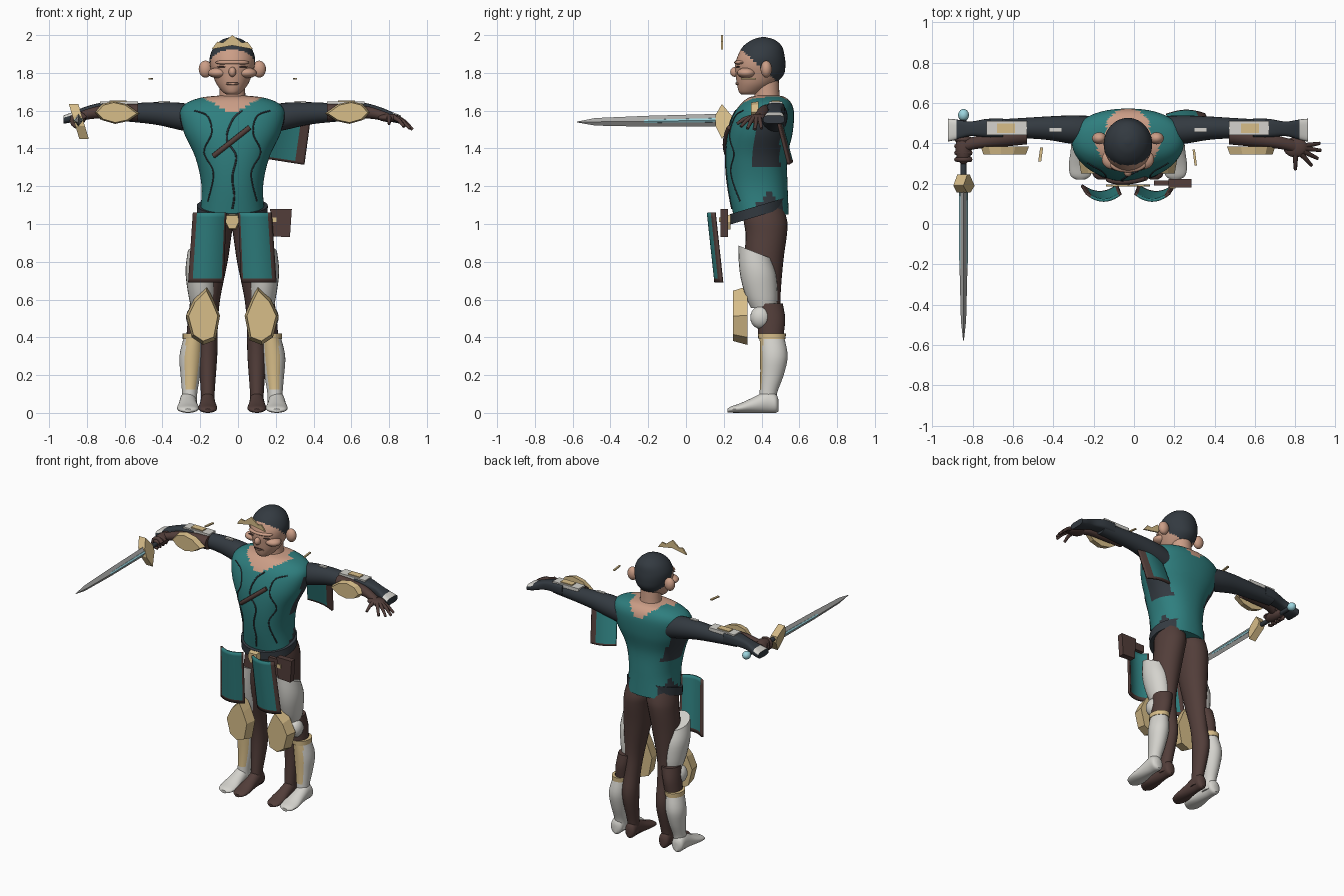
import bpy, bmesh, math
from mathutils import Vector
from mathutils.bvhtree import BVHTree

if "Cube" in bpy.data.objects:
    bpy.data.objects.remove(bpy.data.objects["Cube"])

CX = -0.03          # body centre line


def mat(name, r, g, b):
    m = bpy.data.materials.new(name)
    m.diffuse_color = (r, g, b, 1)
    m.use_nodes = True
    m.node_tree.nodes["Principled BSDF"].inputs["Base Color"].default_value = m.diffuse_color
    return m


TEAL = mat("teal cloth", .028, .21, .21)
DARK = mat("charcoal", .033, .042, .052)
BROWN = mat("brown leather", .085, .048, .042)
SKIN = mat("skin", .60, .34, .24)
GOLD = mat("pale gold", .68, .51, .25)
WHITE = mat("off white", .66, .65, .61)
BLUE = mat("light blue", .33, .66, .73)
STEEL = mat("steel", .40, .40, .39)


def finish(name, bm, mats, rule=None, angle=35):
    bmesh.ops.recalc_face_normals(bm, faces=bm.faces)
    if rule:
        bm.normal_update()
        for f in bm.faces:
            f.material_index = int(rule(f.calc_center_median(), f.normal))
    me = bpy.data.meshes.new(name)
    bm.to_mesh(me)
    bm.free()
    for m in mats:
        me.materials.append(m)
    ob = bpy.data.objects.new(name, me)
    bpy.context.collection.objects.link(ob)
    bpy.ops.object.select_all(action='DESELECT')
    ob.select_set(True)
    bpy.context.view_layer.objects.active = ob
    if angle:
        bpy.ops.object.shade_smooth_by_angle(angle=math.radians(angle))
    return ob


def catmull(rows, steps):
    out = []
    for i in range(len(rows) - 1):
        a, b, c, d = (rows[max(i - 1, 0)], rows[i], rows[i + 1], rows[min(i + 2, len(rows) - 1)])
        for k in range(steps):
            t = k / steps
            out.append([q + .5 * t * (r - p + t * (2 * p - 5 * q + 4 * r - s + t * (3 * (q - r) + s - p)))
                        for p, q, r, s in zip(a, b, c, d)])
    return out + [list(rows[-1])]


def loft(name, rings, mats, axis='z', sides=24, steps=4, rule=None, power=1.0, tilt=None):
    """Rings are (x, y, z, radius_1, radius_2), perpendicular to the axis."""
    i, j = {'x': (1, 2), 'y': (0, 2), 'z': (0, 1)}[axis]
    bm = bmesh.new()
    prev = None
    rows = catmull(rings, steps)
    for n, r in enumerate(rows):
        loop = []
        for k in range(sides):
            a = 2 * math.pi * k / sides
            p = Vector(r[:3])
            c, s = math.cos(a), math.sin(a)
            p[i] += r[3] * math.copysign(abs(c) ** power, c)
            p[j] += r[4] * math.copysign(abs(s) ** power, s)
            if tilt:
                p.z += tilt(p)
            loop.append(bm.verts.new(p))
        if prev:
            for k in range(sides):
                bm.faces.new((prev[k], prev[k - 1], loop[k - 1], loop[k]))
        if n in (0, len(rows) - 1):
            bm.faces.new(loop)
        prev = loop
    return finish(name, bm, mats, rule)


def prism(name, pts, a, b, m, axis='y', inset=1.0, warp=None):
    """Outline extruded from a to b; the a side may be scaled for a bevelled look."""
    bm = bmesh.new()
    cu, cv = (sum(p[k] for p in pts) / len(pts) for k in (0, 1))
    loops = []
    for w, s in ((a, inset), (b, 1)):
        loop = []
        for u, v in pts:
            u, v = cu + (u - cu) * s, cv + (v - cv) * s
            p = Vector({'y': (u, w, v), 'x': (w, u, v), 'z': (u, v, w)}[axis])
            loop.append(bm.verts.new(warp(p) if warp else p))
        bm.faces.new(loop)
        loops.append(loop)
    for k in range(len(pts)):
        bm.faces.new((loops[0][k], loops[0][k - 1], loops[1][k - 1], loops[1][k]))
    return finish(name, bm, [m], angle=0)


def blob(name, c, r, m):
    bm = bmesh.new()
    bmesh.ops.create_uvsphere(bm, u_segments=20, v_segments=12, radius=1)
    for v in bm.verts:
        v.co = Vector(c) + Vector((v.co.x * r[0], v.co.y * r[1], v.co.z * r[2]))
    return finish(name, bm, [m], angle=60)


def tube(name, pts, r0, r1, m):
    cu = bpy.data.curves.new(name, 'CURVE')
    cu.dimensions = '3D'
    cu.bevel_depth, cu.bevel_resolution, cu.use_fill_caps = 1, 2, True
    sp = cu.splines.new('POLY')
    sp.points.add(len(pts) - 1)
    for k, p in enumerate(pts):
        sp.points[k].co = (*p, 1)
        sp.points[k].radius = r0 + (r1 - r0) * k / (len(pts) - 1)
    cu.materials.append(m)
    ob = bpy.data.objects.new(name, cu)
    bpy.context.collection.objects.link(ob)
    bpy.ops.object.select_all(action='DESELECT')
    ob.select_set(True)
    bpy.context.view_layer.objects.active = ob
    bpy.ops.object.convert(target='MESH')


def panel(name, fn, border, n=16, thick=.014):
    """Curved cloth sheet, teal with brown where border(u, v) is true."""
    bm = bmesh.new()
    g = [[bm.verts.new(fn(a / n, b / n)) for b in range(n + 1)] for a in range(n + 1)]
    for a in range(n):
        for b in range(n):
            f = bm.faces.new((g[a][b], g[a + 1][b], g[a + 1][b + 1], g[a][b + 1]))
            f.material_index = int(border((a + .5) / n, (b + .5) / n))
    ob = finish(name, bm, [TEAL, BROWN])
    so = ob.modifiers.new("thickness", 'SOLIDIFY')
    so.thickness, so.offset = thick, 0


# torso: skin at the neckline, dark under the arms
def torso_rule(c, n):
    dx = abs(c.x - CX)
    if c.z > 1.59 and dx < (c.z - 1.585) * (1.9 if c.y < .42 else 1.2):
        return 1
    side = abs(n.x) > .6 and c.y > .36
    return 2 if side and (1.3 < c.z < 1.58 or c.z < 1.17 - abs(c.y - .44)) else 0


torso = loft("torso", [(CX, .397, 1.05, .172, .147), (CX, .38, 1.2, .163, .158), (CX, .373, 1.35, .195, .163),
                       (CX, .392, 1.48, .255, .172), (CX, .412, 1.58, .278, .160), (CX, .425, 1.635, .25, .135),
                       (CX, .43, 1.668, .17, .10), (CX, .435, 1.68, .07, .06)],
             [TEAL, SKIN, DARK], sides=56, steps=6, rule=torso_rule, power=.9)
tree = BVHTree.FromPolygons([v.co for v in torso.data.vertices], [p.vertices for p in torso.data.polygons])


def on_chest(x, z, lift=0):
    hit = tree.ray_cast(Vector((x, -1, z)), Vector((0, 1, 0)))[0]
    return Vector((x, hit.y - lift if hit else .3, z))


# tunic seams and the chest strap
tube("tunic_centre_seam", [on_chest(x, z) for x, z in catmull(
    [(.02, 1.6), (-.03, 1.55), (-.06, 1.45), (-.01, 1.36), (-.03, 1.25), (-.02, 1.15), (-.03, 1.08)], 6)], .005, .005, DARK)
for s in (-1, 1):
    tube("tunic_side_seam", [on_chest(CX + s * d, z) for d, z in catmull(
        [(.2, 1.6), (.13, 1.57), (.11, 1.48), (.15, 1.38), (.1, 1.27), (.13, 1.12)], 6)], .004, .004, DARK)
tube("chest_strap", [on_chest(-.13 + .19 * t / 8, 1.36 + .15 * t / 8, .005) for t in range(9)], .014, .014, BROWN)

# neck and head
loft("neck", [(CX, .435, 1.6, .10, .08), (CX, .43, 1.66, .072, .068), (CX, .425, 1.76, .066, .066)], [SKIN])
loft("head", [(CX, .335, 1.685, .03, .04), (CX, .345, 1.70, .052, .065), (CX, .37, 1.74, .083, .10),
              (CX, .39, 1.79, .104, .127), (CX, .393, 1.84, .118, .133), (CX, .398, 1.89, .118, .124),
              (CX, .405, 1.94, .095, .103), (CX, .41, 1.975, .055, .06), (CX, .41, 1.989, .012, .012)],
     [SKIN, DARK], sides=40, steps=6, rule=lambda c, n: c.z - 1.915 + (c.y - .3) * .9 > 0)
blob("nose", (CX, .258, 1.805), (.02, .024, .026), SKIN)
blob("brow", (CX, .295, 1.855), (.09, .04, .016), SKIN)
blob("lips", (CX, .277, 1.742), (.035, .016, .008), SKIN)
prism("mouth_line", [(CX - .03, 1.748), (CX + .03, 1.748), (CX + .03, 1.752), (CX - .03, 1.752)], .262, .27, BROWN)
for s in (-1, 1):
    blob("ear", (CX + s * .142, .425, 1.82), (.036, .03, .045), SKIN)
    blob("cheek", (CX + s * .075, .32, 1.80), (.055, .05, .028), SKIN)
    blob("eye_line", (CX + s * .05, .276, 1.832), (.032, .012, .004), BROWN)

# floating tiara and loose ornaments
prism("tiara", [(-.14, 1.925), (-.03, 1.945), (.08, 1.925), (.05, 1.965), (.02, 1.96), (-.03, 2.0),
                (-.08, 1.96), (-.11, 1.965)], .185, .195, GOLD)
for s in (-1, 1):
    prism("loose_ornament", [(CX + s * .43, .31), (CX + s * .445, .31), (CX + s * .435, .38), (CX + s * .42, .38)]
          if s < 0 else [(.3, .29), (.312, .29), (.302, .37), (.29, .37)], 1.766, 1.774, GOLD, 'z')


def foot(name, x, w, m):
    loft(name, [(x, .22, .012, w * .35, .01), (x, .24, .018, w * .85, .017), (x, .29, .026, w, .026),
                (x, .36, .042, w * .85, .042), (x, .43, .058, w * .75, .058), (x, .475, .05, w * .7, .05),
                (x, .49, .04, w * .3, .03)], [m], axis='y')


for s in (-1, 1):
    X = lambda d: CX + s * d
    side = lambda rows: [(X(d), y, z, a, b) for z, d, y, a, b in rows]
    # legs
    loft("leg", side([(.03, .13, .43, .04, .045), (.1, .13, .435, .036, .042), (.3, .13, .465, .05, .062),
                      (.45, .127, .45, .05, .06), (.6, .125, .425, .06, .075), (.8, .11, .415, .085, .10),
                      (.95, .095, .425, .092, .11), (1.02, .085, .42, .095, .115), (1.1, .08, .41, .08, .10)]), [BROWN])
    foot("foot", X(.13), .05, BROWN)
    # boots with a gold shin panel
    loft("boot", side([(.03, .228, .43, .042, .05), (.1, .226, .435, .04, .046), (.2, .222, .455, .052, .062),
                       (.3, .218, .465, .062, .073), (.4, .205, .455, .052, .065)]), [WHITE, GOLD], sides=32,
         rule=lambda c, n: n.y < -.6 and c.z > .13 and (c.x - X(.215)) * s < .035)
    foot("boot_foot", X(.235), .058, WHITE)
    loft("boot_trim", side([(.39, .205, .455, .058, .072), (.42, .203, .455, .06, .074)]), [GOLD], steps=1)
    loft("knee_band", side([(.42, .19, .45, .052, .068), (.5, .18, .45, .055, .075), (.58, .165, .44, .06, .072)]), [BROWN])
    blob("knee_cup", (X(.20), .395, .505), (.045, .055, .06), WHITE)
    loft("thigh_guard", side([(.555, .155, .412, .062, .068), (.62, .16, .40, .072, .085), (.74, .165, .38, .083, .097),
                              (.83, .155, .365, .082, .088)]), [WHITE],
         tilt=lambda p: max(0, p.z - .7) * (.42 - p.y) * 3)
    # floating knee shields
    prism("knee_shield", [(X(d), z) for d, z in ((.135, .67), (.205, .60), (.245, .515), (.215, .40), (.155, .36),
                                                (.09, .385), (.065, .515), (.10, .60))], .25, .325, GOLD, inset=.86)
    # hanging cloth panels
    panel("hip_panel", lambda u, v: Vector((X(.035 + .17 * u + .025 * v * (.6 + .4 * u)),
          .117 + .04 * v + .035 * (2 * u - 1) ** 2, 1.06 - .37 * v)),
          lambda u, v: u > .86 or v > .95 or u < .06)

    # arms
    arm = lambda rows: [(X(d), y, z, a, b) for d, y, z, a, b in rows]
    loft("sleeve", arm([(.17, .465, 1.55, .07, .075), (.28, .468, 1.57, .07, .072), (.4, .475, 1.585, .058, .06),
                        (.53, .475, 1.59, .05, .05), (.7, .47, 1.595, .045, .042)]), [DARK], 'x')
    loft("forearm", arm([(.5, .44, 1.59, .045, .045), (.62, .425, 1.592, .042, .04), (.72, .41, 1.59, .034, .032),
                         (.79, .395, 1.575, .03, .026), (.83, .385, 1.565, .03, .02)]), [BROWN], 'x')
    loft("bracer", arm([(.62, .475, 1.605, .048, .04), (.7, .475, 1.605, .046, .036), (.78, .472, 1.59, .036, .03),
                        (.85, .468, 1.565, .05, .026), (.893, .465, 1.553, .057, .022)]), [DARK, WHITE], 'x',
         rule=lambda c, n: (c.x - CX) * s > .845 and n.z > .3, power=.6)
    box = lambda a, b, y0, y1: [(X(a), y0), (X(b), y0), (X(b), y1), (X(a), y1)]
    prism("bracer_plate", box(.5, .70, .44, .51), 1.625, 1.648, WHITE, 'z')
    prism("bracer_inlay", box(.56, .65, .452, .498), 1.648, 1.655, GOLD, 'z')
    prism("shoulder_stud", box(.33, .39, .455, .475), 1.63, 1.65, WHITE, 'z')
    prism("arm_shield", [(X(d), z) for d, z in ((.49, 1.585), (.56, 1.635), (.63, 1.65), (.69, 1.635), (.73, 1.59),
                                               (.69, 1.55), (.62, 1.53), (.55, 1.545))], .345, .385, GOLD, inset=.88)

# open hand
blob("open_palm", (.80, .38, 1.562), (.06, .05, .022), BROWN)
for tx, ty, tz in ((.92, .40, 1.505), (.925, .365, 1.50), (.91, .325, 1.505), (.88, .29, 1.515), (.80, .27, 1.53)):
    base = Vector((.80, .38, 1.565)).lerp(Vector((tx, ty, 1.56)), .35)
    tip = Vector((tx, ty, tz))
    tube("finger", [base, base.lerp(tip, .5) + Vector((0, 0, .008)), tip], .014, .008, BROWN)

# closed hand and sword
SX = -.845
blob("fist", (SX, .375, 1.56), (.04, .08, .036), BROWN)
for k in range(4):
    y = .32 + k * .033
    tube("grip_finger", [(SX + .035 * math.cos(a), y, 1.548 + .035 * math.sin(a))
                         for a in [math.radians(20 + 32 * q) for q in range(9)]], .014, .01, BROWN)
tube("sword_grip", [(SX, .2, 1.55), (SX, .53, 1.55)], .015, .015, DARK)
blob("pommel", (SX, .54, 1.55), (.027, .03, .027), BLUE)
blade = [(SX, -.578, 1.54, .002, .002), (SX, -.48, 1.541, .013, .02), (SX, -.2, 1.544, .02, .029), (SX, .17, 1.55, .022, .033)]
loft("sword_blade", blade, [STEEL], 'y', sides=4, steps=1)
loft("blade_core", [(SX, -.44, 1.541, .006, .003), (SX, -.2, 1.544, .021, .012), (SX, .17, 1.55, .023, .015)],
     [BLUE], 'y', sides=8, steps=1)
prism("sword_guard", [(.155, 1.52), (.155, 1.575), (.19, 1.635), (.245, 1.57), (.245, 1.53), (.19, 1.45)],
      SX - .025, SX + .025, GOLD, 'x', warp=lambda p: Vector((p.x - (p.z - 1.55) * .3, p.y, p.z)))

# belt, buckle and pouch
loft("belt", [(CX, .385, 1.035, .186, .152), (CX, .385, 1.09, .188, .154)], [DARK], sides=40, steps=1,
     tilt=lambda p: (p.y - .36) * .3)
prism("buckle", [(-.065, 1.05), (.005, 1.05), (.01, 1.01), (-.01, .97), (-.05, .97), (-.07, 1.01)], .2, .235, GOLD, inset=.85)
prism("pouch", [(.17, 1.08), (.285, 1.08), (.275, .93), (.18, .935)], .182, .222, BROWN)
prism("pouch_strap", [(.10, 1.06), (.18, 1.06), (.18, 1.01), (.10, 1.01)], .19, .215, BROWN)
prism("pouch_clasp", [(.175, 1.035), (.205, 1.035), (.205, 1.01), (.175, 1.01)], .175, .183, GOLD)

# cape remnant behind one arm
panel("cape_piece", lambda u, v: Vector((.19 - .03 * v + u * .19, .485 + .055 * v + .02 * math.sin(3 * u),
                                         1.535 - .19 * v - .03 * v * u)),
      lambda u, v: u > .78 or v > .93)
